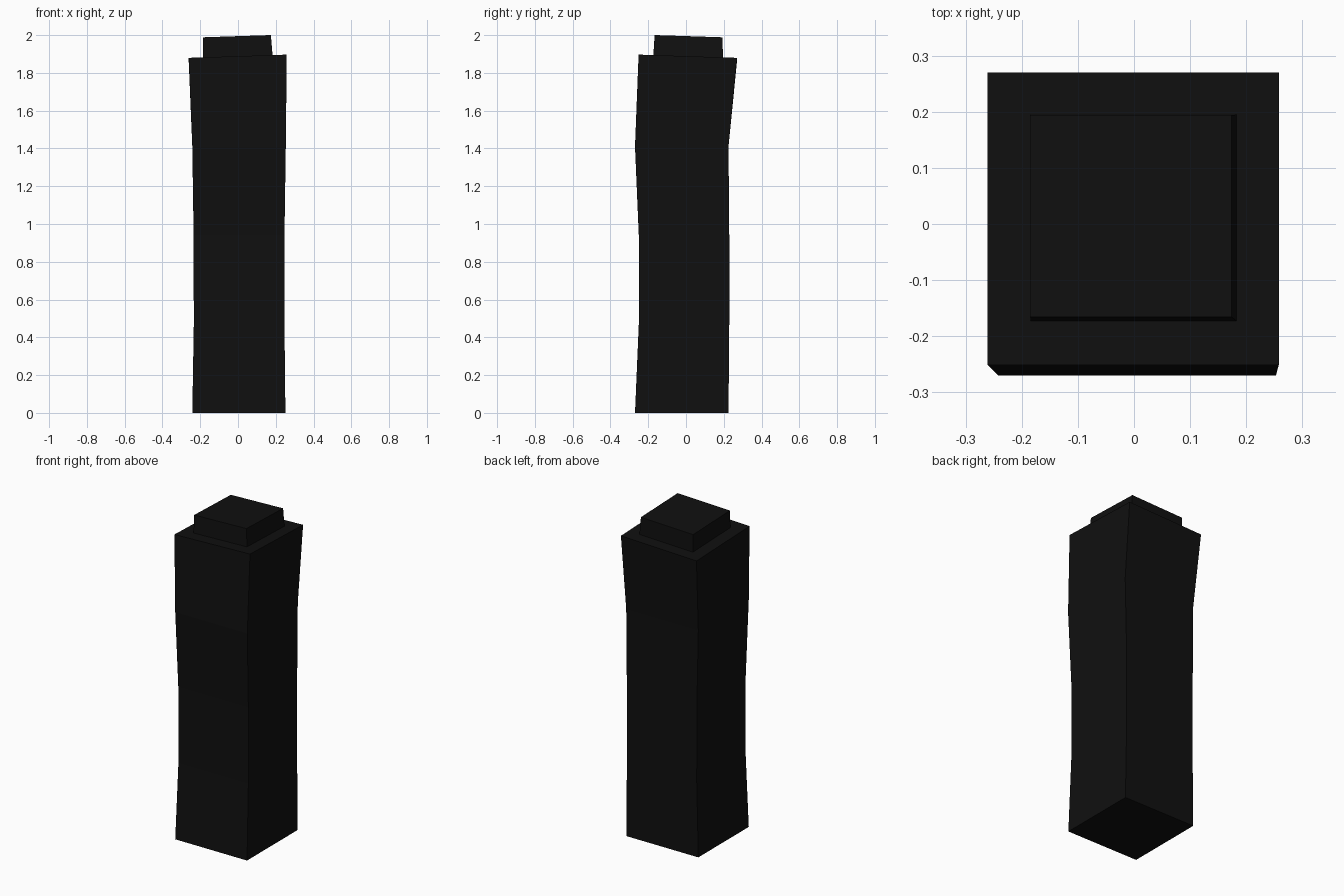
import bpy, bmesh

if "Cube" in bpy.data.objects:
    bpy.data.objects.remove(bpy.data.objects["Cube"])

# Near-black matte material
black = bpy.data.materials.new("black")
black.diffuse_color = (0.005, 0.005, 0.005, 1)
black.use_nodes = True
black.node_tree.nodes["Principled BSDF"].inputs["Base Color"].default_value = black.diffuse_color


def loft(name, rings):
    """Skin rectangular rings (x0, x1, y0, y1, z, tilt); tilt is the z slope along +x and -y."""
    bm = bmesh.new()
    loops = []
    for x0, x1, y0, y1, z, tilt in rings:
        loops.append([bm.verts.new((x, y, z + tilt * (x - y)))
                      for x, y in ((x0, y0), (x1, y0), (x1, y1), (x0, y1))])
    for a, b in zip(loops, loops[1:]):
        for i in range(4):
            j = (i + 1) % 4
            bm.faces.new((a[i], a[j], b[j], b[i]))
    bm.faces.new(loops[0][::-1])
    bm.faces.new(loops[-1])
    mesh = bpy.data.meshes.new(name)
    bm.to_mesh(mesh)
    bm.free()
    mesh.materials.append(black)
    obj = bpy.data.objects.new(name, mesh)
    bpy.context.collection.objects.link(obj)
    return obj


# Slightly bent square post with a tilted top, plus the smaller block on it
loft("post", [
    (-0.242, 0.251, -0.27, 0.225, 0.0, 0),
    (-0.234, 0.246, -0.25, 0.229, 0.47, 0),
    (-0.235, 0.246, -0.25, 0.229, 0.94, 0),
    (-0.242, 0.253, -0.27, 0.225, 1.41, 0),
    (-0.261, 0.258, -0.251, 0.27, 1.88, 0.033),
    (-0.184, 0.183, -0.173, 0.195, 1.88, 0.033),
    (-0.185, 0.174, -0.166, 0.194, 1.989, 0.033),
])
